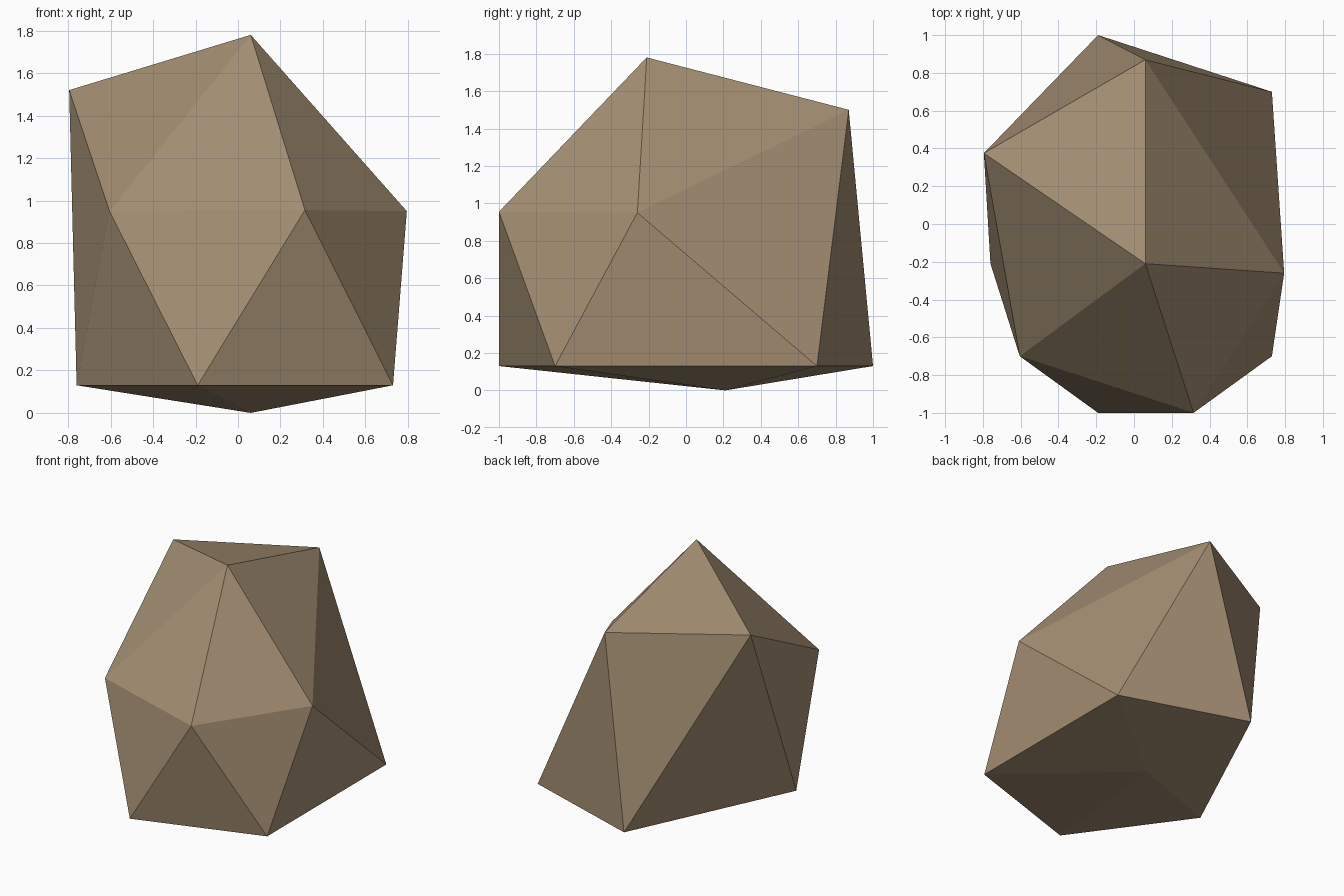
import bpy
import bmesh

cube = bpy.data.objects.get("Cube")
if cube:
    bpy.data.objects.remove(cube, do_unlink=True)

# Stone colour
stone = bpy.data.materials.new("brown stone")
stone.use_nodes = True
colour = (0.37, 0.27, 0.17, 1.0)
stone.diffuse_color = colour
shader = next(n for n in stone.node_tree.nodes if n.type == "BSDF_PRINCIPLED")
shader.inputs["Base Color"].default_value = colour
shader.inputs["Roughness"].default_value = 0.9

# Boulder: a lopsided twenty-sided rock, two rings of five corners and two tips
bottom_tip = (0.06, 0.21, 0)
lower_ring = [(0.73, -0.70, 0.13), (0.73, 0.70, 0.13), (-0.19, 1.0, 0.13),
              (-0.76, -0.21, 0.13), (-0.19, -1.0, 0.13)]
upper_ring = [(0.795, -0.26, 0.95), (0.06, 0.87, 1.50), (-0.795, 0.375, 1.52),
              (-0.605, -0.70, 0.95), (0.315, -1.0, 0.955)]
top_tip = (0.06, -0.21, 1.78)

bm = bmesh.new()
bottom = bm.verts.new(bottom_tip)
lower = [bm.verts.new(p) for p in lower_ring]
upper = [bm.verts.new(p) for p in upper_ring]
top = bm.verts.new(top_tip)

for i in range(5):
    j = (i + 1) % 5
    bm.faces.new((bottom, lower[j], lower[i]))
    bm.faces.new((lower[i], lower[j], upper[i]))
    bm.faces.new((lower[j], upper[j], upper[i]))
    bm.faces.new((upper[i], upper[j], top))

bmesh.ops.recalc_face_normals(bm, faces=bm.faces[:])
mesh = bpy.data.meshes.new("boulder")
bm.to_mesh(mesh)
bm.free()
mesh.materials.append(stone)
boulder = bpy.data.objects.new("boulder", mesh)
bpy.context.collection.objects.link(boulder)
